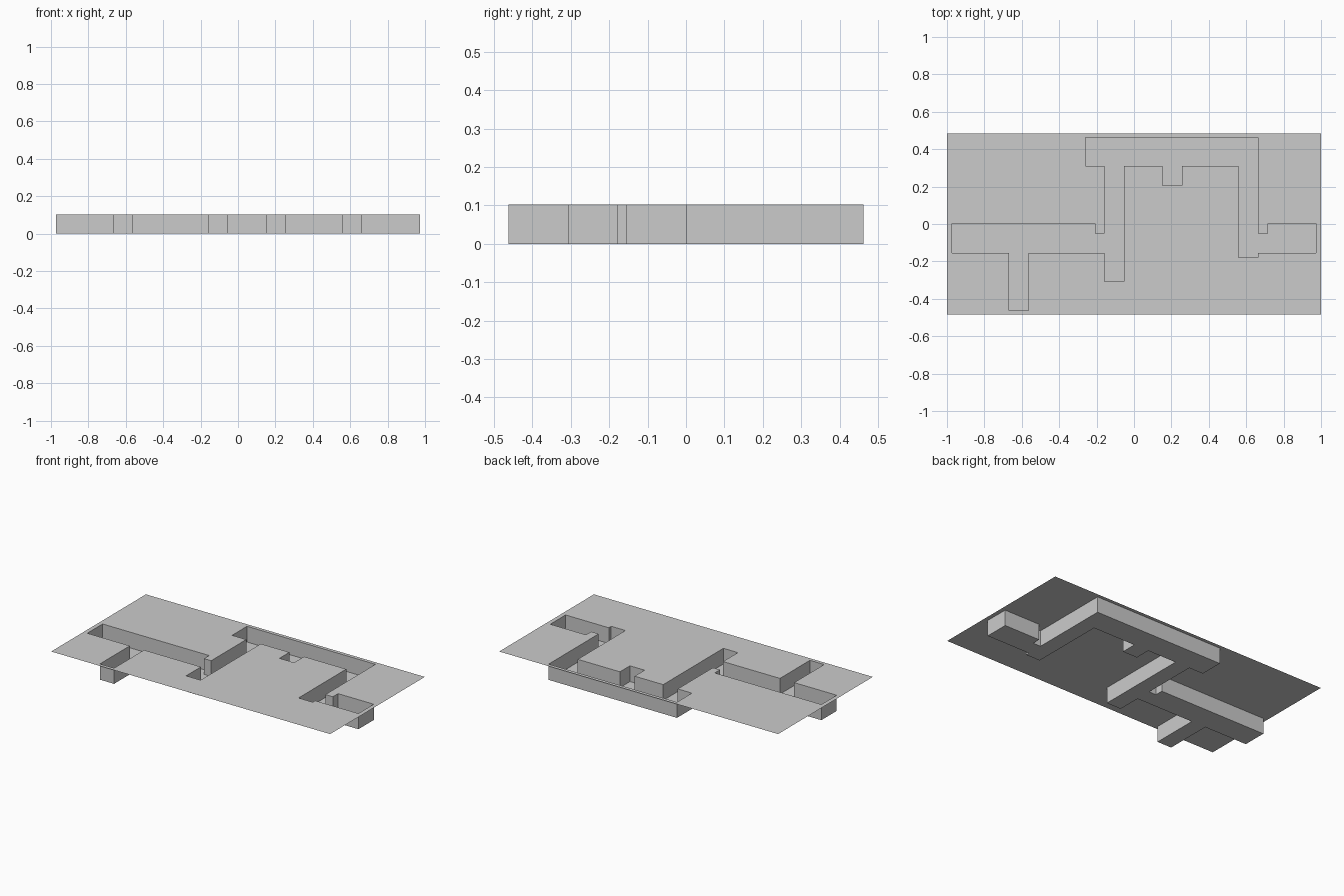
import bpy, bmesh
from mathutils import Vector

if "Cube" in bpy.data.objects:
    bpy.data.objects.remove(bpy.data.objects["Cube"])

TOP = 0.102          # level of the plate, recess floor sits on z = 0

# clockwise outline of the recessed channel
outline = [
    (-.972, .002), (-.208, .002), (-.208, -.051), (-.157, -.051), (-.157, .309),
    (-.259, .309), (-.259, .462), (.662, .462), (.662, -.051), (.716, -.051),
    (.716, .002), (.972, .002), (.972, -.155), (.662, -.155), (.662, -.18),
    (.56, -.18), (.56, .309), (.257, .309), (.257, .207), (.152, .207),
    (.152, .309), (-.053, .309), (-.053, -.307), (-.157, -.307), (-.157, -.155),
    (-.565, -.155), (-.565, -.462), (-.667, -.462), (-.667, -.155), (-.972, -.155)]
outline.reverse()    # counter-clockwise


def ring(bm, points, z):
    return [bm.verts.new((x, y, z)) for x, y in points]


def loop_edges(bm, verts):
    return [bm.edges.new((v, verts[(i + 1) % len(verts)])) for i, v in enumerate(verts)]


def finish(bm, name):
    mesh = bpy.data.meshes.new(name)
    bm.to_mesh(mesh)
    bm.free()
    obj = bpy.data.objects.new(name, mesh)
    bpy.context.collection.objects.link(obj)
    return obj


# thin plate with the channel opening cut through it
bm = bmesh.new()
border = ring(bm, [(-1, -.485), (1, -.485), (1, .485), (-1, .485)], TOP)
edges = loop_edges(bm, border) + loop_edges(bm, ring(bm, outline, TOP))
bmesh.ops.triangle_fill(bm, use_beauty=True, use_dissolve=False,
                        edges=edges, normal=Vector((0, 0, 1)))
for f in bm.faces:
    f.normal_update()
    if f.normal.z < 0:
        f.normal_flip()
finish(bm, "plate")

# recess: floor and walls hanging below the plate, open at the top
bm = bmesh.new()
low, high = ring(bm, outline, 0), ring(bm, outline, TOP)
bm.faces.new(low)
n = len(outline)
for i in range(n):
    j = (i + 1) % n
    bm.faces.new((low[j], low[i], high[i], high[j]))
finish(bm, "recessed_channel")
